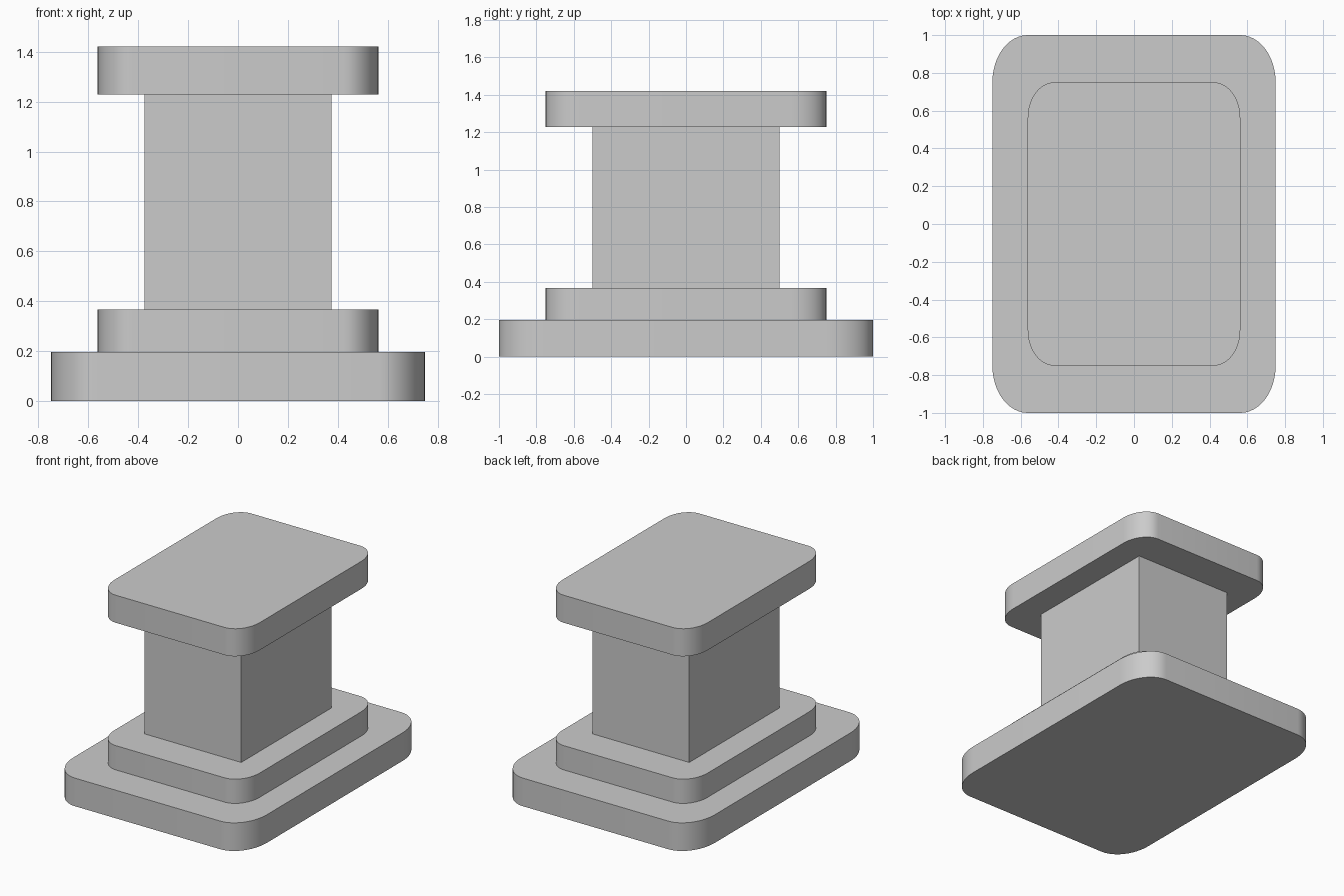
import bpy, bmesh, math

if "Cube" in bpy.data.objects:
    bpy.data.objects.remove(bpy.data.objects["Cube"])


def make_slab(name, hx, hy, z0, z1, corner=0.0, steps=12):
    """Extruded rectangle; corner is the rounded fraction of each half-size."""
    rx, ry = hx * corner, hy * corner
    outline = []
    for q, (sx, sy) in enumerate([(1, 1), (-1, 1), (-1, -1), (1, -1)]):
        cx, cy = sx * (hx - rx), sy * (hy - ry)
        count = steps if corner else 0
        for i in range(count + 1):
            a = math.pi / 2 * (q + i / max(count, 1))
            outline.append((cx + rx * math.cos(a), cy + ry * math.sin(a), z0))

    bm = bmesh.new()
    base = bm.faces.new([bm.verts.new(p) for p in outline])
    top = bmesh.ops.extrude_face_region(bm, geom=[base], use_keep_orig=True)
    verts = [g for g in top["geom"] if isinstance(g, bmesh.types.BMVert)]
    bmesh.ops.translate(bm, vec=(0, 0, z1 - z0), verts=verts)
    bmesh.ops.recalc_face_normals(bm, faces=bm.faces)

    mesh = bpy.data.meshes.new(name)
    bm.to_mesh(mesh)
    bm.free()
    obj = bpy.data.objects.new(name, mesh)
    bpy.context.collection.objects.link(obj)
    bpy.ops.object.select_all(action="DESELECT")
    obj.select_set(True)
    bpy.context.view_layer.objects.active = obj
    bpy.ops.object.shade_smooth_by_angle(angle=math.radians(30))
    return obj


# Stepped foot
make_slab("base_plinth", 0.75, 1.0, 0.0, 0.197, corner=0.25)
make_slab("lower_step", 0.5625, 0.75, 0.197, 0.367, corner=0.25)

# Square-edged shaft
make_slab("column", 0.375, 0.5, 0.367, 1.228)

# Rounded cap
make_slab("top_slab", 0.5625, 0.75, 1.228, 1.421, corner=0.25)
